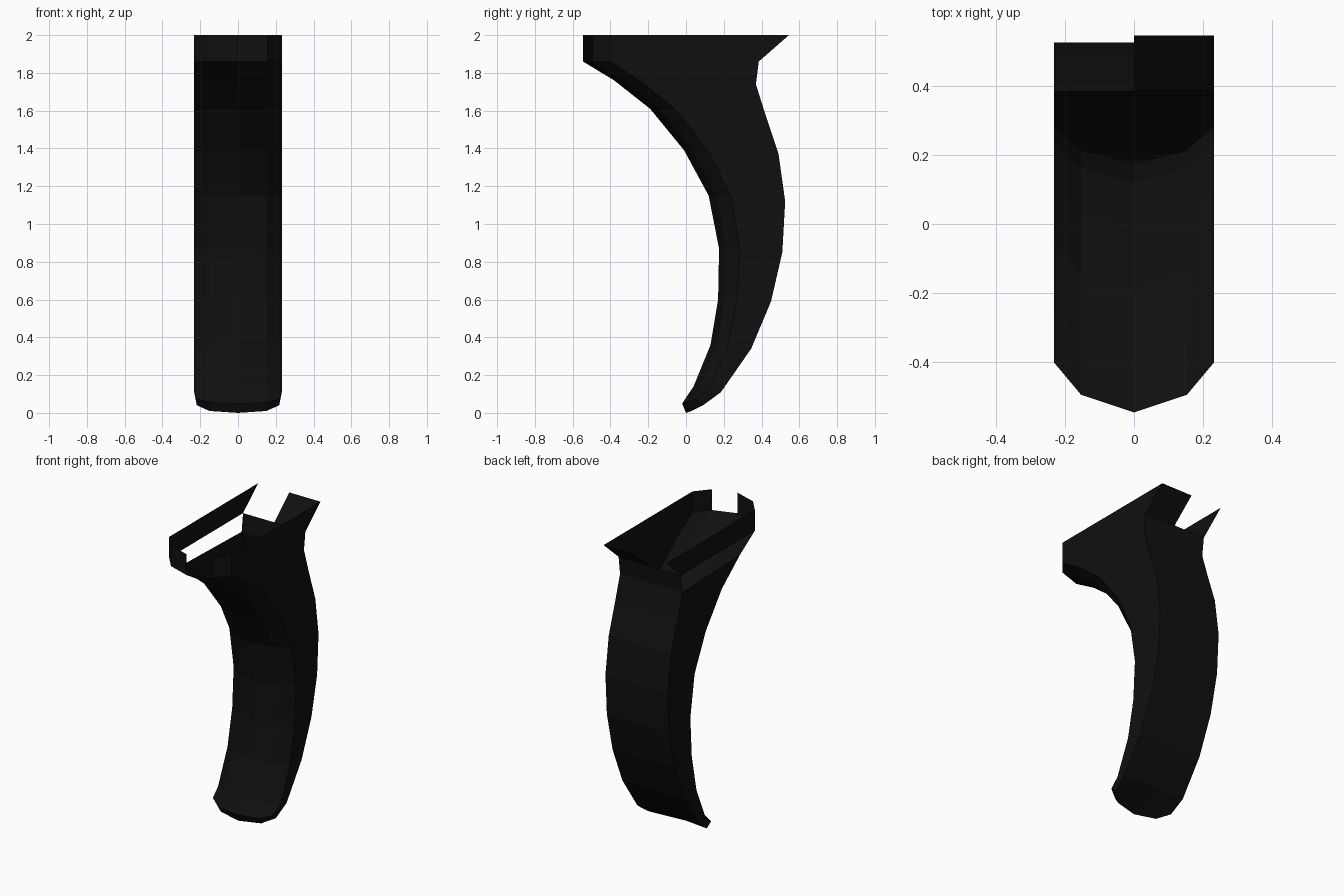
import bpy, bmesh

if "Cube" in bpy.data.objects:
    bpy.data.objects.remove(bpy.data.objects["Cube"])

black = bpy.data.materials.new("matte_black")
black.diffuse_color = (0.005, 0.005, 0.005, 1)
black.use_nodes = True
black.node_tree.nodes["Principled BSDF"].inputs["Base Color"].default_value = black.diffuse_color

# Half width and front-rounding of the section
W, MID = 0.232, 0.153

# Side profile stations: front y, front z, back y, back z, depth of front rounding
stations = [
    (-0.545, 2.00, 0.545, 2.00, 0.145),
    (-0.545, 1.86, 0.385, 1.86, 0.145),
    (-0.38, 1.76, 0.37, 1.74, 0.14),
    (-0.19, 1.61, 0.42, 1.58, 0.14),
    (-0.01, 1.39, 0.49, 1.37, 0.13),
    (0.12, 1.15, 0.525, 1.12, 0.12),
    (0.175, 0.87, 0.51, 0.85, 0.11),
    (0.17, 0.60, 0.45, 0.59, 0.10),
    (0.13, 0.36, 0.345, 0.34, 0.09),
    (0.04, 0.14, 0.185, 0.11, 0.08),
]

bm = bmesh.new()


def ring(yf, zf, yb, zb, d):
    """Eight points: back centre, back right, round the front, back left."""
    def at(x, y):
        t = (y - yf) / (yb - yf)
        return bm.verts.new((x, y, zf + (zb - zf) * t))
    ys, ym = yf + d, yf + 0.35 * d
    return [at(0, yb), at(W, yb), at(W, ys), at(MID, ym),
            at(0, yf), at(-MID, ym), at(-W, ys), at(-W, yb)]


def arc(points):
    """Mirrored row from the right side round the centre to the left."""
    row = points + [(-x, y, z) for x, y, z in points[-2::-1]]
    return [bm.verts.new(p) for p in row]


# Curved shell, open on top, with three open panels in the socket
rings = [ring(*s) for s in stations]
open_panels = {(0, 3), (0, 7), (1, 6)}
for i, (a, b) in enumerate(zip(rings, rings[1:])):
    for k in range(8):
        if (i, k) not in open_panels:
            n = (k + 1) % 8
            bm.faces.new((a[k], b[k], b[n], a[n]))

# Rounded, chamfered tip
last = rings[-1]
front = arc([(0.222, 0.05, 0.075), (0.15, 0.0, 0.055), (0, -0.02, 0.05)])
base = arc([(0.218, 0.09, 0.04), (0.15, 0.03, 0.01), (0, 0.0, 0.0)])
for k in range(4):
    bm.faces.new((last[k + 2], front[k], front[k + 1], last[k + 3]))
    bm.faces.new((front[k], base[k], base[k + 1], front[k + 1]))
bm.faces.new((last[1], base[0], front[0], last[2]))
bm.faces.new((last[6], front[4], base[4], last[7]))
bm.faces.new((last[0], base[2], base[1], base[0], last[1]))
bm.faces.new((last[0], last[7], base[4], base[3], base[2]))

bmesh.ops.recalc_face_normals(bm, faces=bm.faces)
mesh = bpy.data.meshes.new("curved_grip")
bm.to_mesh(mesh)
bm.free()
mesh.materials.append(black)
grip = bpy.data.objects.new("curved_grip", mesh)
bpy.context.collection.objects.link(grip)
